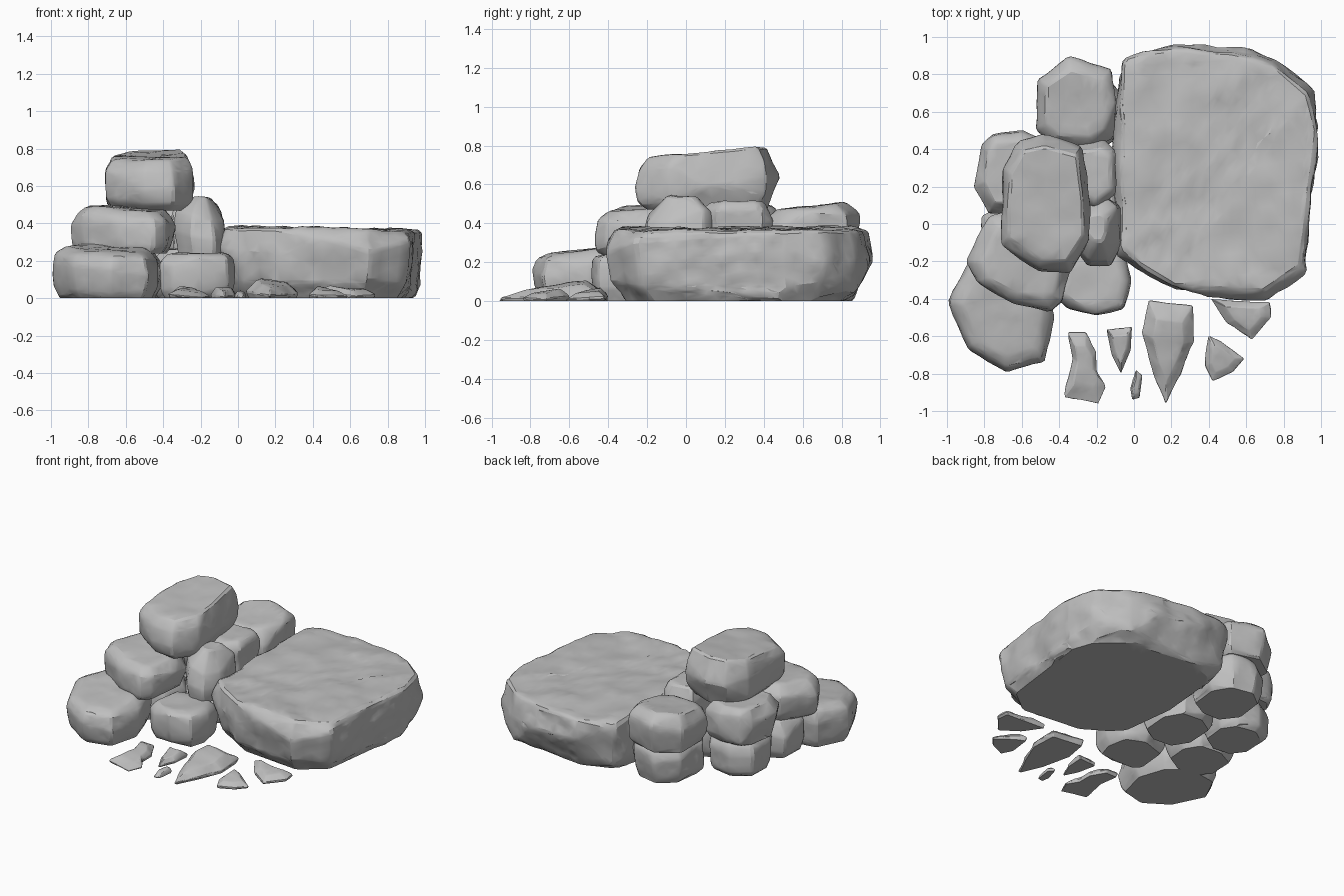
import bpy, bmesh, math, random
from mathutils import Vector, noise

cube = bpy.data.objects.get("Cube")
if cube:
    bpy.data.objects.remove(cube)

stone = bpy.data.materials.new("grey_stone")
stone.use_nodes = True
grey = (0.52, 0.52, 0.52, 1)
stone.diffuse_color = grey
stone.node_tree.nodes["Principled BSDF"].inputs["Base Color"].default_value = grey

# Side profiles: (fraction of height, scale of the outline)
BOULDER = [(0, .85), (.22, .96), (.6, 1.01), (.83, .95), (1, .74)]
SLAB = [(0, .88), (.25, .96), (.65, 1.01), (.9, .99), (1, .94)]
PEAK = [(0, .88), (.4, 1.01), (.7, .95), (1, .4)]
SHARD = [(0, .95), (.35, 1.02), (1, .6)]


def refine(bm, longest):
    """Split long edges until the mesh is fine enough for the surface noise."""
    for _ in range(5):
        long_edges = [e for e in bm.edges if e.calc_length() > longest]
        if not long_edges:
            break
        bmesh.ops.subdivide_edges(bm, edges=long_edges, cuts=1)
        bmesh.ops.triangulate(bm, faces=[f for f in bm.faces if len(f.verts) > 3])


def rock(name, outline, z0, z1, profile=BOULDER, tilt=(0, 0), lean=(0, 0),
         rough=.011, round_off=.012, hull=True, seed=1):
    """Stack scaled copies of an outline, skin them and weather the surface."""
    rng = random.Random(seed)
    n = len(outline)
    cx, cy = (sum(p[i] for p in outline) / n for i in (0, 1))
    bm = bmesh.new()
    rings = []
    for frac, scale in profile:
        ring = []
        for x, y in outline:
            s = scale * (1 + rng.uniform(-.06, .025) * (hull and frac < 1))
            dx, dy = (x - cx) * s, (y - cy) * s
            z = z0 + (z1 - z0) * frac
            if 0 < frac < 1 and hull:
                z += rng.uniform(-.13, .1) * (z1 - z0)
            z += frac * (tilt[0] * dx + tilt[1] * dy)
            ring.append(bm.verts.new((cx + dx + lean[0] * frac, cy + dy + lean[1] * frac, z)))
        rings.append(ring)
    if hull:
        bmesh.ops.convex_hull(bm, input=bm.verts[:])
        bmesh.ops.delete(bm, geom=[v for v in bm.verts if not v.link_faces], context='VERTS')
        bmesh.ops.dissolve_limit(bm, angle_limit=math.radians(10),
                                 verts=bm.verts[:], edges=bm.edges[:])
    else:
        for low, high in zip(rings, rings[1:]):
            for i in range(n):
                j = (i + 1) % n
                bm.faces.new((low[i], low[j], high[j], high[i]))
        bm.faces.new(rings[0])
        bm.faces.new(rings[-1])
    bmesh.ops.recalc_face_normals(bm, faces=bm.faces[:])
    # Worn edges
    sharp = [e for e in bm.edges if e.is_manifold and e.calc_face_angle() > .25
             and max(v.co.z for v in e.verts) > z0 + .005]
    bmesh.ops.bevel(bm, geom=sharp, offset=round_off, segments=1,
                    affect='EDGES', clamp_overlap=True)
    bmesh.ops.remove_doubles(bm, verts=bm.verts[:], dist=.003)
    bmesh.ops.triangulate(bm, faces=bm.faces[:])
    refine(bm, .08 if hull else .05)
    bm.normal_update()
    # Chips and dents, leaving the underside flat
    moves = []
    for v in bm.verts:
        if v.co.z > z0 + .01:
            p = v.co * 5 + Vector((seed * 3.1, 0, 0))
            moves.append((v, v.normal * rough * (noise.noise(p) + .6 * noise.noise(p * 2.5))))
    for v, d in moves:
        v.co += d
        v.co.z = max(v.co.z, 0)
    bmesh.ops.recalc_face_normals(bm, faces=bm.faces[:])
    mesh = bpy.data.meshes.new(name)
    bm.to_mesh(mesh)
    bm.free()
    mesh.materials.append(stone)
    ob = bpy.data.objects.new(name, mesh)
    bpy.context.collection.objects.link(ob)
    bpy.ops.object.select_all(action='DESELECT')
    ob.select_set(True)
    bpy.context.view_layer.objects.active = ob
    bpy.ops.object.shade_smooth_by_angle(angle=math.radians(24))


def blob(x0, x1, y0, y1):
    """Uneven eight-sided outline filling a rectangle."""
    shape = [(0, .3), (.22, .04), (.6, 0), (.95, .2), (1, .66), (.8, .95), (.38, 1), (.04, .8)]
    return [(x0 + (x1 - x0) * u, y0 + (y1 - y0) * v) for u, v in shape]


# Broad flat slab
rock("flat_slab", [(-.1, .78), (-.05, .88), (.2, .965), (.53, .93), (.77, .89), (.96, .72), (1, .51),
                   (.96, .3), (.93, .02), (.92, -.26), (.71, -.4), (.45, -.39), (.2, -.37),
                   (0, -.25), (-.09, -.15), (-.11, .3)],
     0, .37, SLAB, tilt=(-.01, 0), rough=.02, round_off=.015, seed=4)

# Ground tier
rock("front_left_boulder", [(-1, -.42), (-.89, -.2), (-.65, -.14), (-.48, -.27), (-.42, -.5),
                            (-.48, -.74), (-.68, -.79), (-.88, -.67)], 0, .27, tilt=(0, .1), seed=2)
rock("front_middle_boulder", [(-.43, -.4), (-.4, -.15), (-.2, -.08), (-.05, -.15), (-.01, -.3),
                              (-.05, -.46), (-.2, -.48), (-.36, -.46)], 0, .24, seed=3)
rock("inner_base_boulder", blob(-.46, -.05, -.1, .38), 0, .26, seed=5)
rock("left_base_boulder", blob(-.83, -.4, -.28, .12), 0, .26, seed=6)
rock("back_left_base_boulder", blob(-.82, -.42, .06, .48), 0, .26, seed=7)
rock("back_base_boulder", blob(-.5, -.06, .36, .84), 0, .26, seed=8)

# Middle tier
rock("left_middle_boulder", [(-.9, -.2), (-.78, .06), (-.5, .12), (-.34, -.1), (-.33, -.22),
                             (-.38, -.42), (-.45, -.47), (-.64, -.43), (-.85, -.32)],
     .24, .48, tilt=(-.06, .06), seed=9)
rock("back_left_boulder", [(-.85, .2), (-.82, .42), (-.76, .48), (-.6, .5), (-.45, .45),
                           (-.42, .2), (-.55, .05), (-.78, .05)], .24, .49, seed=10)
rock("back_boulder", [(-.53, .5), (-.53, .78), (-.35, .9), (-.11, .83), (-.09, .65),
                      (-.11, .46), (-.22, .41), (-.44, .43)], .24, .49, tilt=(0, .1), seed=11)
rock("right_middle_boulder", [(-.34, -.12), (-.32, .1), (-.15, .13), (-.07, .08), (-.06, -.12),
                              (-.12, -.24), (-.24, -.24)], .22, .54, PEAK, lean=(-.01, .04), seed=12)
rock("right_back_boulder", [(-.36, .15), (-.34, .42), (-.16, .45), (-.1, .38), (-.1, .16),
                            (-.2, .08)], .22, .51, seed=13)

# Top boulder
rock("top_boulder", [(-.72, -.12), (-.71, .3), (-.62, .45), (-.48, .48), (-.27, .42), (-.23, .12),
                     (-.23, -.1), (-.34, -.27), (-.5, -.26)],
     .47, .765, [(0, .82), (.25, .94), (.5, 1.01), (.8, .96), (1, .82)], tilt=(.03, .09), seed=14)

# Loose shards in front
shards = {
    "long_shard": ([(-.35, -.58), (-.26, -.58), (-.2, -.68), (-.2, -.79), (-.15, -.87),
                    (-.19, -.96), (-.37, -.92), (-.33, -.72)], .045),
    "wedge_shard": ([(-.15, -.56), (-.01, -.55), (-.02, -.68), (-.07, -.8), (-.12, -.7)], .05),
    "tiny_shard": ([(.01, -.78), (.045, -.81), (.03, -.93), (-.01, -.94), (-.02, -.88)], .035),
    "pointed_shard": ([(.08, -.41), (.31, -.44), (.32, -.63), (.25, -.8), (.17, -.96), (.1, -.8),
                       (.05, -.58)], .08),
    "broad_shard": ([(.41, -.4), (.72, -.42), (.73, -.5), (.63, -.62), (.5, -.53)], .055),
    "blunt_shard": ([(.4, -.6), (.47, -.63), (.59, -.72), (.53, -.79), (.42, -.84), (.38, -.76)], .05),
}
for k, (name, (outline, height)) in enumerate(shards.items()):
    rock(name, outline, 0, height, SHARD, tilt=(-.1, .12), rough=.01,
         round_off=.005, hull=False, seed=20 + k)
